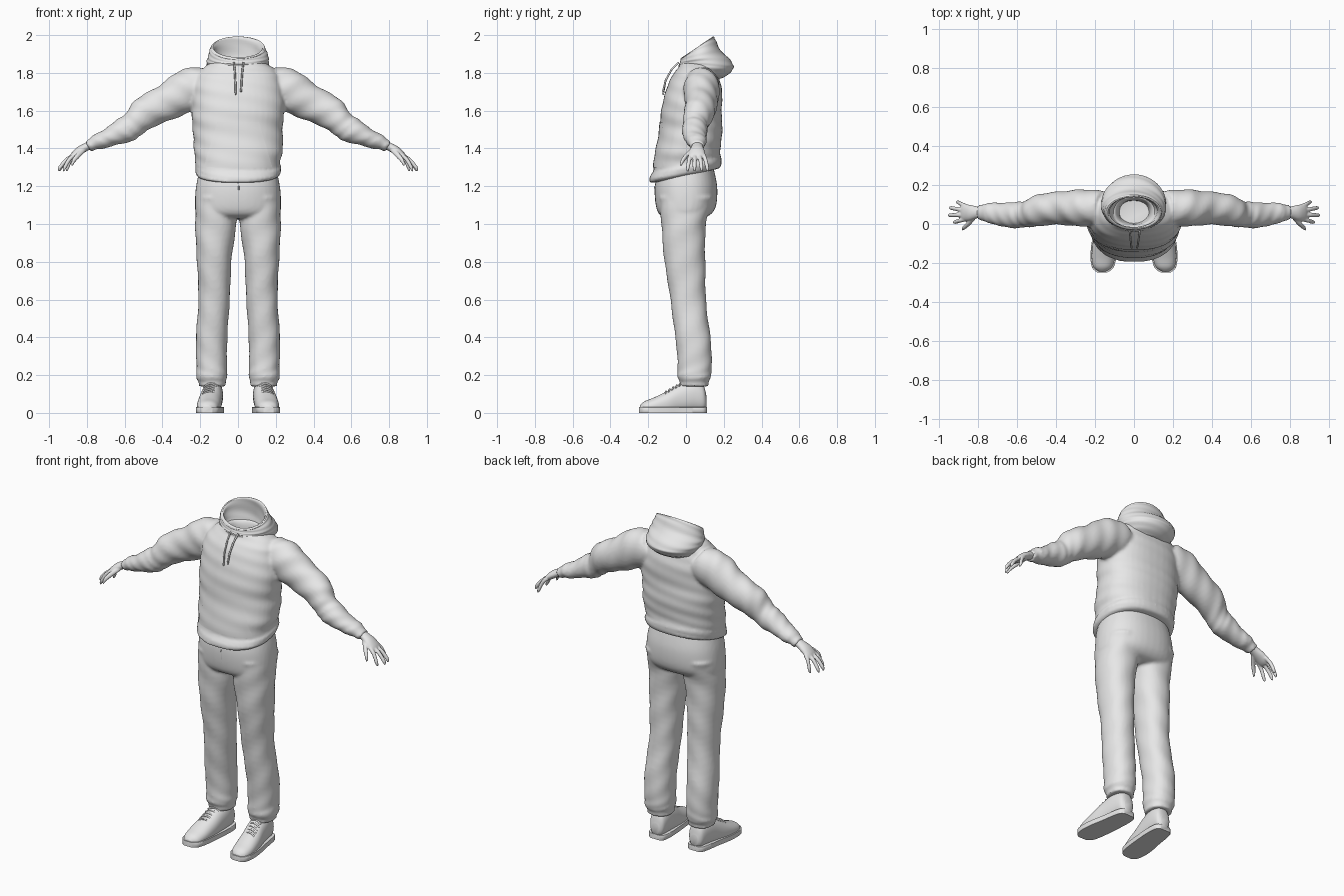
import bpy
import bmesh
import math
from mathutils import Vector

cube = bpy.data.objects.get("Cube")
if cube:
    bpy.data.objects.remove(cube, do_unlink=True)

GREY = (0.8, 0.8, 0.8, 1)
mat = bpy.data.materials.new("light grey")
mat.use_nodes = True
mat.diffuse_color = GREY
mat.node_tree.nodes["Principled BSDF"].inputs["Base Color"].default_value = GREY

UP, FORWARD = Vector((0, 0, 1)), Vector((0, -1, 0))
SIDE, BACK = Vector((1, 0, 0)), Vector((0, 1, 0))


def clamp(value, low=0, high=1):
    return max(low, min(high, value))


def smooth_keys(keys, steps):
    """Catmull-Rom interpolation between key sections."""
    for i in range(len(keys) - 1):
        p0, p1 = keys[max(i - 1, 0)], keys[i]
        p2, p3 = keys[i + 1], keys[min(i + 2, len(keys) - 1)]
        for s in range(steps):
            t = s / steps
            yield i + t, [b + t / 2 * (c - a + t * (2 * a - 5 * b + 4 * c - d + t * (3 * (b - c) + d - a)))
                          for a, b, c, d in zip(p0, p1, p2, p3)]
    yield len(keys) - 1, keys[-1]


def loft(bm, keys, axis=UP, ref=BACK, sides=(1,), power=2, fold=0, bend=None, steps=6, segs=40):
    """Skin sections (x, y, z, radius across, radius along ref)."""
    axis = Vector(axis).normalized()
    across = ref.cross(axis)
    for side in sides:
        rings = []
        for s, (x, y, z, ra, rb) in smooth_keys(keys, steps):
            ring = []
            for k in range(segs):
                ang = math.tau * k / segs
                c, n = math.cos(ang), math.sin(ang)
                crease = 1 + fold * math.sin(2 * ang + 2.3 * s) * math.cos(5 * s + ang)
                a = math.copysign(abs(c) ** (2 / power), c) * ra * crease
                b = math.copysign(abs(n) ** (2 / power), n) * rb * crease
                v = Vector((x, y, z)) + across * a + ref * b
                if bend:
                    bend(v)
                v.x *= side
                ring.append(bm.verts.new(v))
            rings.append(ring)
        for r, q in zip(rings, rings[1:]):
            for k in range(segs):
                j = (k + 1) % segs
                bm.faces.new((r[k], r[j], q[j], q[k]))
        bm.faces.new(rings[0])
        bm.faces.new(rings[-1])


def finish(name, bm, voxel=0, relax=4):
    bmesh.ops.recalc_face_normals(bm, faces=bm.faces)
    mesh = bpy.data.meshes.new(name)
    bm.to_mesh(mesh)
    bm.free()
    mesh.materials.append(mat)
    ob = bpy.data.objects.new(name, mesh)
    bpy.context.collection.objects.link(ob)
    bpy.ops.object.select_all(action='DESELECT')
    ob.select_set(True)
    bpy.context.view_layer.objects.active = ob
    bpy.ops.object.shade_smooth_by_angle(angle=math.radians(50))
    if voxel:
        remesh = ob.modifiers.new("blend", 'REMESH')
        remesh.mode = 'VOXEL'
        remesh.voxel_size = voxel
        remesh.use_smooth_shade = True
        soften = ob.modifiers.new("soften", 'SMOOTH')
        soften.factor = 0.5
        soften.iterations = relax
    return ob


def cord(name, points, radius):
    curve = bpy.data.curves.new(name, 'CURVE')
    curve.dimensions = '3D'
    curve.bevel_depth = radius
    curve.bevel_resolution = 2
    curve.use_fill_caps = True
    line = curve.splines.new('POLY')
    line.points.add(len(points) - 1)
    for p, co in zip(line.points, points):
        p.co = (*co, 1)
    curve.materials.append(mat)
    bpy.context.collection.objects.link(bpy.data.objects.new(name, curve))


BOTH = (1, -1)


# Sweatshirt: body with a hollow neck, blended with both sleeves
def slope_hem(v):
    v.z += 0.22 * v.y * clamp((1.6 - v.z) / 0.3)


bm = bmesh.new()
loft(bm, [(0, 0, 1.255, .2, .17), (0, -.003, 1.265, .222, .19), (0, 0, 1.30, .228, .188),
          (0, .005, 1.32, .224, .178), (0, .012, 1.4, .236, .174), (0, .025, 1.5, .238, .167),
          (0, .03, 1.6, .245, .16), (0, .04, 1.7, .24, .15), (0, .05, 1.78, .22, .125),
          (0, .06, 1.83, .18, .1), (0, .06, 1.86, .12, .085), (0, .06, 1.83, .085, .065),
          (0, .06, 1.7, .07, .055)], power=2.3, fold=.02, bend=slope_hem)
loft(bm, [(.15, .08, 1.745, .1, .085), (.26, .085, 1.71, .112, .095), (.38, .08, 1.645, .096, .085),
          (.5, .068, 1.58, .086, .08), (.56, .05, 1.525, .07, .066), (.6, .045, 1.495, .07, .068),
          (.68, .05, 1.46, .05, .06), (.74, .055, 1.435, .044, .053), (.765, .058, 1.425, .034, .043),
          (.795, .06, 1.41, .031, .04)], axis=(.86, 0, -.5), sides=BOTH, fold=.06)
sweatshirt = finish("sweatshirt", bm, .009)


# Hood: bulging cowl with a raised back rim and an open inside
def tilt_rim(v):
    v.z += 0.67 * clamp((v.z - 1.84) / 0.1) * (v.y - 0.07)


bm = bmesh.new()
loft(bm, [(0, .075, 1.77, .12, .11), (0, .095, 1.795, .145, .135), (0, .105, 1.83, .162, .147),
          (0, .098, 1.855, .165, .135), (0, .075, 1.885, .16, .108), (0, .063, 1.925, .148, .093),
          (0, .06, 1.942, .14, .087), (0, .06, 1.936, .128, .077), (0, .065, 1.88, .115, .082),
          (0, .065, 1.83, .095, .07), (0, .06, 1.72, .065, .05)], bend=tilt_rim, fold=.02)
finish("hood", bm)

# Drawstrings and front pocket
for sx, low in ((-.012, 1.685), (.016, 1.7)):
    cord("drawstring", [(sx * 1.8, -.04, 1.855), (sx * 1.5, -.075, 1.82),
                        (sx * 1.2, -.108, 1.76), (sx, -.122, low)], .005)
bm = bmesh.new()
bmesh.ops.create_grid(bm, x_segments=16, y_segments=16, size=1)
for v in bm.verts:
    u, h = v.co.x, (v.co.y + 1) / 2
    v.co = (u * (.18 - .07 * h), -.4, 1.3 + .24 * h)
pocket = finish("front_pocket", bm)
wrap = pocket.modifiers.new("fit", 'SHRINKWRAP')
wrap.target = sweatshirt
wrap.wrap_method = 'PROJECT'
wrap.use_project_y = True
wrap.wrap_mode = 'ABOVE_SURFACE'
wrap.offset = .003

# Trousers: hips blended with both legs
bm = bmesh.new()
loft(bm, [(0, 0, 1.3, .2, .145), (0, 0, 1.2, .222, .165), (0, 0, 1.1, .228, .16),
          (0, -.005, 1.05, .218, .135), (0, -.008, 1.03, .17, .09)], power=2.3)
loft(bm, [(.118, 0, 1.14, .106, .145), (.118, -.01, 1, .109, .118), (.125, -.007, .8, .091, .108),
          (.128, .012, .6, .083, .094), (.138, .037, .4, .083, .093), (.14, .045, .25, .081, .09),
          (.139, .045, .19, .082, .088), (.137, .042, .165, .072, .076), (.137, .045, .14, .072, .076)],
     sides=BOTH, power=2.2, fold=.035)
finish("trousers", bm, .009)
cord("fly_seam", [(.004, -.166, 1.2), (.004, -.16, 1.12), (0, -.135, 1.06)], .003)

# Hands: palm, four fingers and thumb
bm = bmesh.new()
loft(bm, [(.75, .06, 1.43, .022, .03), (.8, .06, 1.41, .022, .03), (.84, .058, 1.388, .022, .04),
          (.87, .058, 1.365, .017, .042), (.885, .058, 1.352, .01, .035)],
     axis=(.86, 0, -.5), sides=BOTH, segs=24)
for base, tip, reach in ((.092, .112, .91), (.07, .082, .945), (.047, .045, .95), (.025, .01, .925)):
    loft(bm, [(.86, base, 1.37, .011, .011), ((.86 + reach) / 2, (base + tip) / 2, 1.342, .011, .011),
              (reach - .008, tip, 1.3, .01, .01), (reach, tip, 1.28, .005, .005)],
         axis=(.6, 0, -.6), sides=BOTH, segs=12)
loft(bm, [(.815, .04, 1.395, .014, .014), (.845, .005, 1.365, .014, .013), (.87, -.018, 1.335, .011, .011),
          (.88, -.028, 1.31, .006, .006)], axis=(.6, 0, -.6), sides=BOTH, segs=12)
finish("hands", bm, .0045, 2)

# Shoes: uppers, soles and laces
SHOE = [(.13, .108, .06, .03, .025), (.13, .09, .08, .07, .045), (.133, .04, .09, .085, .054),
        (.14, -.03, .075, .08, .058), (.15, -.1, .05, .065, .062), (.157, -.17, .035, .046, .06),
        (.16, -.22, .025, .036, .048), (.162, -.243, .022, .018, .02)]


def above_sole(v):
    v.z = max(v.z, .015)


def flat_sole(v):
    v.z = clamp(v.z, 0, .03)


bm = bmesh.new()
loft(bm, SHOE, axis=FORWARD, ref=SIDE, sides=BOTH, power=2.2, bend=above_sole)
finish("shoe_uppers", bm)
bm = bmesh.new()
loft(bm, [(x, y * 1.02, .015, .03, w + .006) for x, y, z, h, w in SHOE],
     axis=FORWARD, ref=SIDE, sides=BOTH, power=5, bend=flat_sole)
finish("shoe_soles", bm)
for side in BOTH:
    for i in range(5):
        x, y, top = .14 + .003 * i, -.03 - .019 * i, .157 - .0108 * i
        cord("shoe_lace", [(side * (x + .035 * u), y - .004 * u, top - .016 * u * u)
                           for u in (-1, -.5, 0, .5, 1)], .005)
